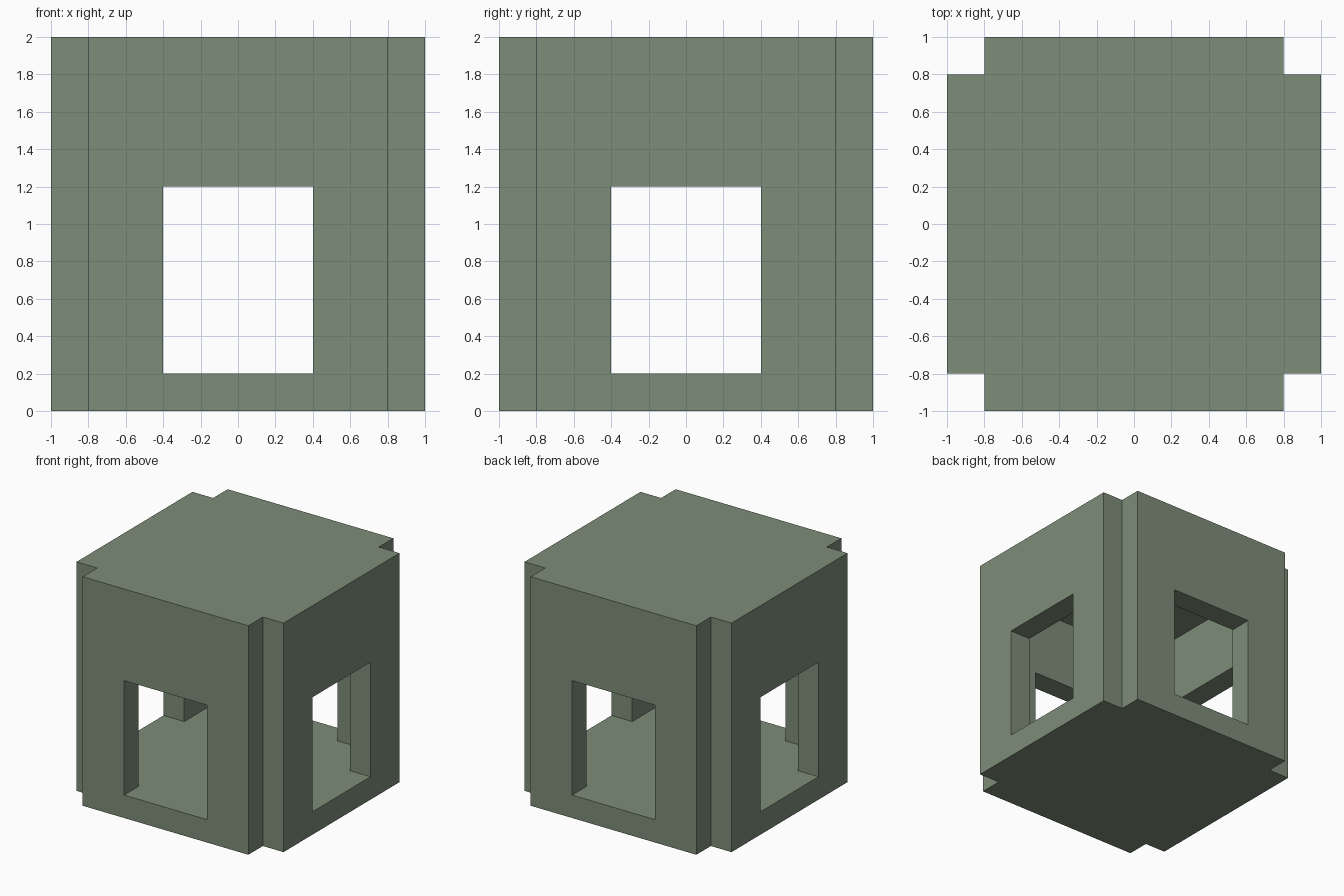
import bpy
import bmesh

cube = bpy.data.objects.get("Cube")
if cube:
    bpy.data.objects.remove(cube, do_unlink=True)

WALL = 0.2        # thickness of walls, floor and roof
INNER = 0.8       # half width of the room, and of each wall panel
WINDOW = 0.4      # half width of each window

green = bpy.data.materials.new("sage_green")
green.use_nodes = True
colour = (0.205, 0.262, 0.188, 1.0)
green.diffuse_color = colour
green.node_tree.nodes["Principled BSDF"].inputs["Base Color"].default_value = colour


def prism(name, outline, z0, z1):
    """Extrude a flat outline from z0 up to z1."""
    bm = bmesh.new()
    base = bm.faces.new([bm.verts.new((x, y, z0)) for x, y in outline])
    top = bmesh.ops.extrude_face_region(bm, geom=[base])["geom"]
    for v in top:
        if isinstance(v, bmesh.types.BMVert):
            v.co.z = z1
    bmesh.ops.recalc_face_normals(bm, faces=bm.faces)
    mesh = bpy.data.meshes.new(name)
    bm.to_mesh(mesh)
    bm.free()
    mesh.materials.append(green)
    obj = bpy.data.objects.new(name, mesh)
    bpy.context.collection.objects.link(obj)
    return obj


def rectangle(hx, hy):
    return [(-hx, -hy), (hx, -hy), (hx, hy), (-hx, hy)]


# Solid block with a square notch down each upright corner
a, b = INNER, INNER + WALL
notched = [(-a, -b), (a, -b), (a, -a), (b, -a), (b, a), (a, a),
           (a, b), (-a, b), (-a, a), (-b, a), (-b, -a), (-a, -a)]
house = prism("room_shell", notched, 0, 2)

# Windows pass straight through on both axes, then the room is hollowed out
cutters = [
    prism("window_cutter_front_back", rectangle(WINDOW, 1.2), WALL, 1.2),
    prism("window_cutter_sides", rectangle(1.2, WINDOW), WALL, 1.2),
    prism("room_cutter", rectangle(INNER, INNER), WALL, 2 - WALL),
]
bpy.context.view_layer.objects.active = house
for cutter in cutters:
    cutter.hide_render = True
    mod = house.modifiers.new(cutter.name, "BOOLEAN")
    mod.operation = "DIFFERENCE"
    mod.solver = "EXACT"
    mod.object = cutter
    bpy.ops.object.modifier_apply(modifier=mod.name)
    bpy.data.objects.remove(cutter, do_unlink=True)
